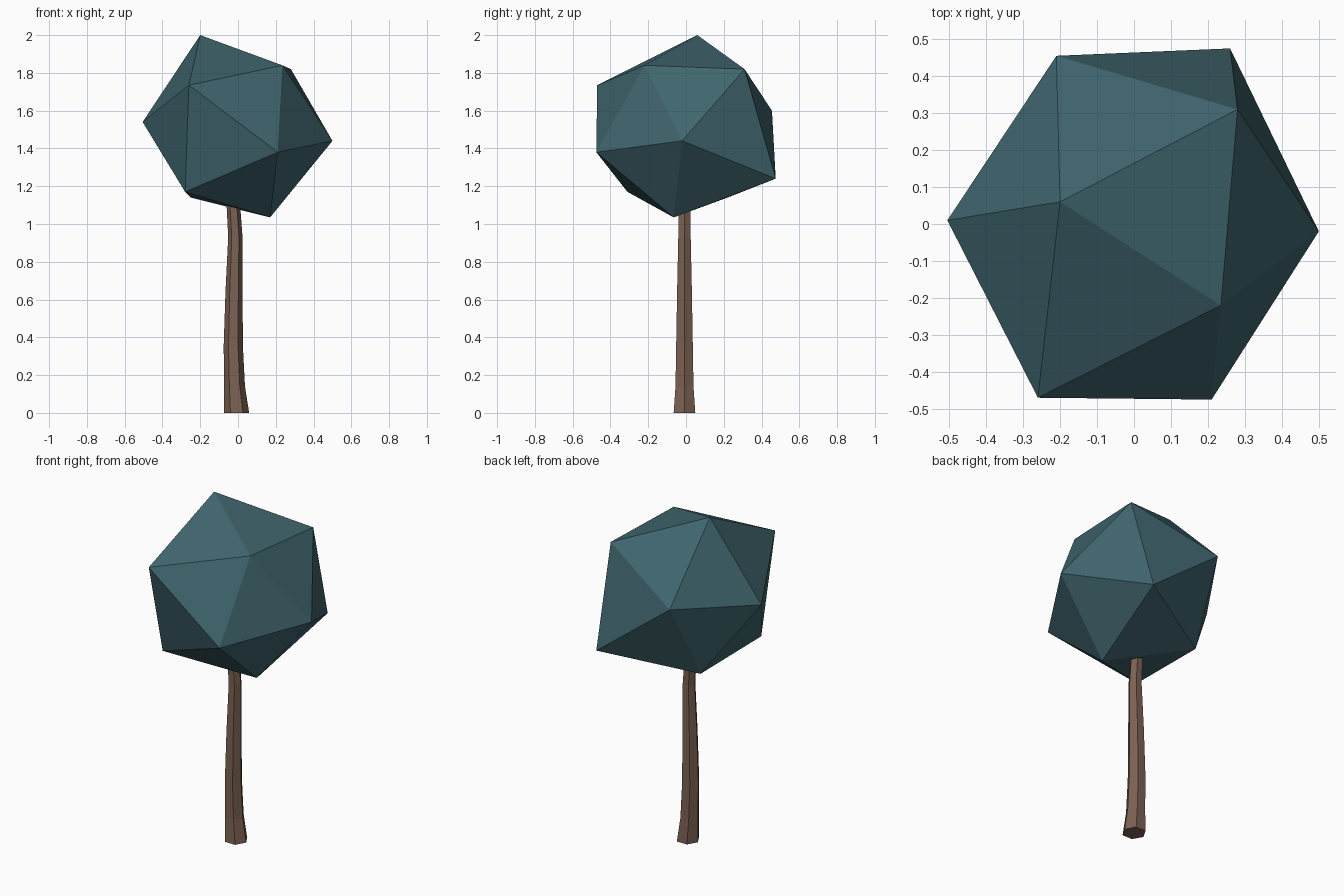
import bpy, bmesh
from math import cos, sin, tau

if "Cube" in bpy.data.objects:
    bpy.data.objects.remove(bpy.data.objects["Cube"])


def make_object(name, bm, color):
    bmesh.ops.recalc_face_normals(bm, faces=bm.faces)
    mesh = bpy.data.meshes.new(name)
    bm.to_mesh(mesh)
    bm.free()
    obj = bpy.data.objects.new(name, mesh)
    bpy.context.collection.objects.link(obj)
    mat = bpy.data.materials.new(name + "_color")
    mat.diffuse_color = color
    mat.use_nodes = True
    mat.node_tree.nodes["Principled BSDF"].inputs["Base Color"].default_value = mat.diffuse_color
    mesh.materials.append(mat)
    return obj


# Trunk: six-sided tapered tube along a slightly wavy path (x, z, radius)
path = [(-0.007, 0.0, 0.066), (-0.018, 0.14, 0.055), (-0.025, 0.35, 0.051),
        (-0.021, 0.65, 0.045), (-0.014, 0.93, 0.038), (-0.024, 1.09, 0.036),
        (-0.03, 1.2, 0.034)]
bm = bmesh.new()
rings = [[bm.verts.new((x + r * cos(i * tau / 6), -0.008 + r * sin(i * tau / 6), z))
          for i in range(6)] for x, z, r in path]
for low, high in zip(rings, rings[1:]):
    for i in range(6):
        j = (i + 1) % 6
        bm.faces.new((low[i], low[j], high[j], high[i]))
bm.faces.new(rings[0])
bm.faces.new(rings[-1])
make_object("trunk", bm, (0.20, 0.12, 0.085, 1))

# Foliage: irregular twenty-sided crown, hulled from its twelve corners
corners = [(-0.20, 0.06, 2.0), (0.28, 0.31, 1.82), (0.235, -0.22, 1.84),
           (-0.21, 0.455, 1.60), (0.26, 0.475, 1.24), (-0.505, 0.01, 1.54),
           (-0.26, -0.47, 1.735), (0.21, -0.475, 1.38), (0.50, -0.02, 1.44),
           (0.17, -0.065, 1.035), (-0.28, -0.31, 1.17), (-0.25, 0.22, 1.14)]
bm = bmesh.new()
for c in corners:
    bm.verts.new(c)
bmesh.ops.convex_hull(bm, input=bm.verts)
make_object("foliage", bm, (0.05, 0.13, 0.155, 1))
